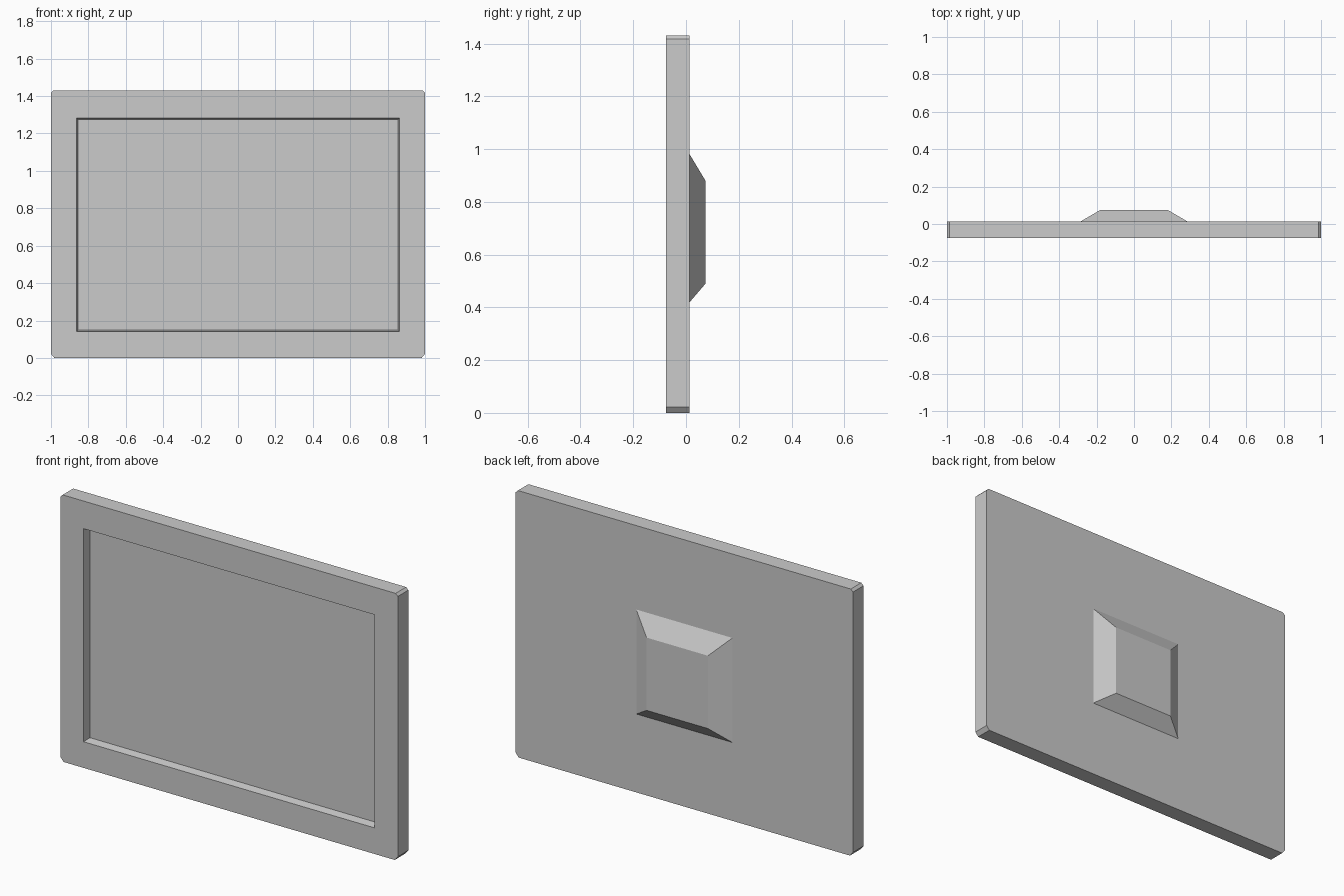
import bpy
import bmesh

cube = bpy.data.objects.get("Cube")
if cube:
    bpy.data.objects.remove(cube, do_unlink=True)

grey = bpy.data.materials.new("plain_grey")
grey.use_nodes = True
grey.diffuse_color = (0.6, 0.6, 0.6, 1)
grey.node_tree.nodes["Principled BSDF"].inputs["Base Color"].default_value = (0.6, 0.6, 0.6, 1)

FRONT, BACK, BUMP_BACK = -0.075, 0.014, 0.074
HEIGHT = 1.43


def rectangle(half_width, low, high):
    """Four corners, anticlockwise seen from the front."""
    return [(-half_width, low), (half_width, low), (half_width, high), (-half_width, high)]


def ring(bm, points, y):
    return [bm.verts.new((x, y, z)) for x, z in points]


def join(bm, a, b):
    """Quads between two rings of equal length."""
    for i in range(len(a)):
        j = (i + 1) % len(a)
        bm.faces.new((a[i], a[j], b[j], b[i]))


def finish(bm, name):
    mesh = bpy.data.meshes.new(name)
    bm.to_mesh(mesh)
    bm.free()
    mesh.materials.append(grey)
    obj = bpy.data.objects.new(name, mesh)
    bpy.context.scene.collection.objects.link(obj)
    return obj


# Slab with chamfered corners and a shallow tapered pocket in the front
low_x, low_z, top_c = 0.018, 0.022, 0.013
right_side = [(1 - low_x, 0), (1, low_z), (1, HEIGHT - top_c), (1 - top_c, HEIGHT)]
outline = right_side + [(-x, z) for x, z in reversed(right_side)]
outline = outline[-1:] + outline[:-1]          # start at the lower left corner
outline = outline[-1:] + outline[:-1]          # two outline points per corner

bm = bmesh.new()
outer_front = ring(bm, outline, FRONT)
outer_back = ring(bm, outline, BACK)
pocket_rim = ring(bm, rectangle(0.863, 0.14, 1.282), FRONT)
pocket_floor = ring(bm, rectangle(0.855, 0.148, 1.274), FRONT + 0.042)
join(bm, outer_back, outer_front)
bm.faces.new(outer_back)
for i in range(4):
    j = (i + 1) % 4
    a, b, c = outer_front[2 * i], outer_front[2 * i + 1], outer_front[2 * j]
    bm.faces.new((a, b, pocket_rim[i]))
    bm.faces.new((b, c, pocket_rim[j], pocket_rim[i]))
join(bm, pocket_rim, pocket_floor)
bm.faces.new(pocket_floor)
bmesh.ops.recalc_face_normals(bm, faces=bm.faces)
finish(bm, "frame_panel")

# Raised block with sloping sides on the back
bm = bmesh.new()
base = ring(bm, rectangle(0.285, 0.42, 0.98), BACK)
cap = ring(bm, rectangle(0.182, 0.49, 0.88), BUMP_BACK)
join(bm, cap, base)
bm.faces.new(list(reversed(cap)))
bm.faces.new(base)
bmesh.ops.recalc_face_normals(bm, faces=bm.faces)
finish(bm, "rear_mount")
